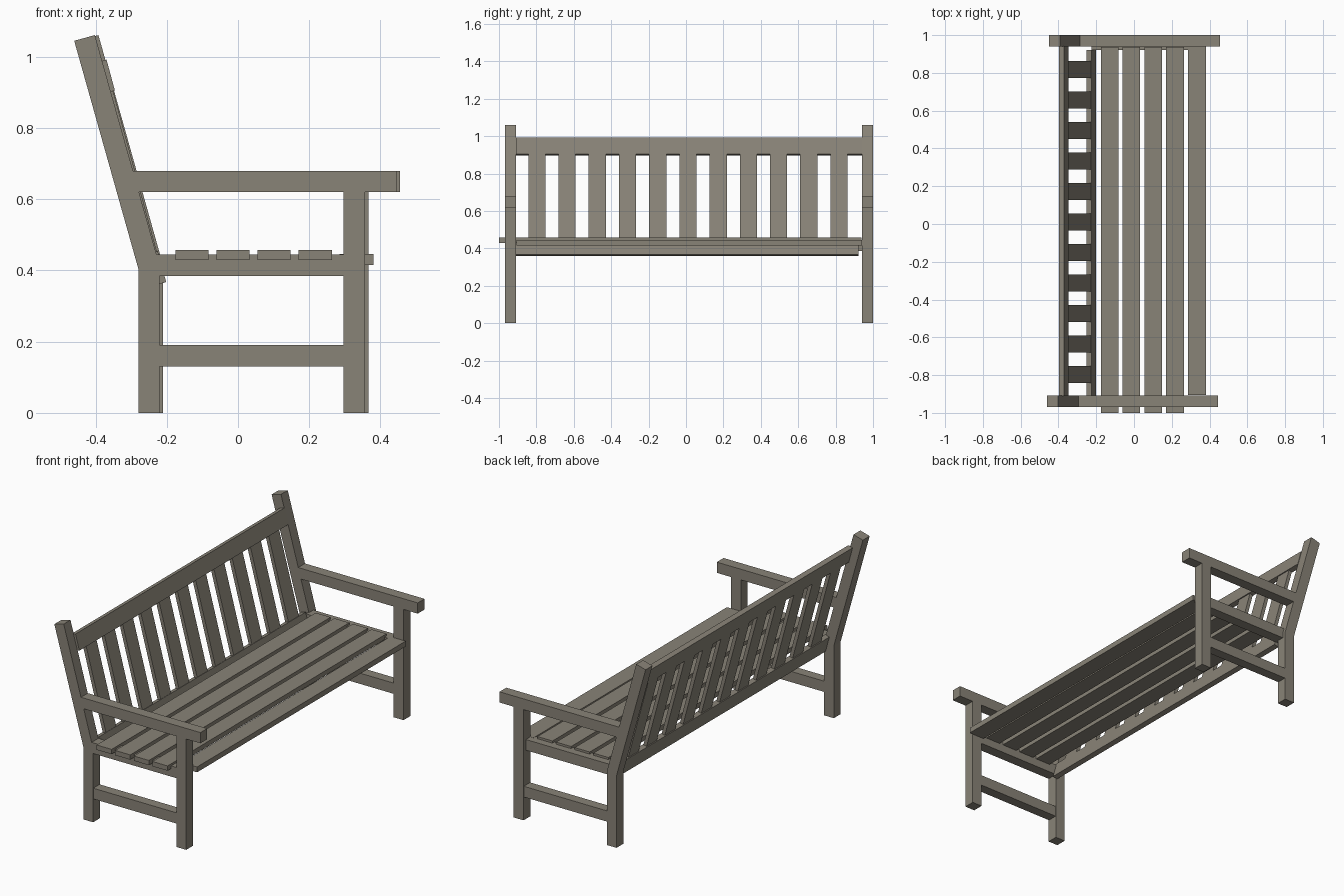
import bpy, bmesh, math
from mathutils import Vector

if "Cube" in bpy.data.objects:
    bpy.data.objects.remove(bpy.data.objects["Cube"])

wood = bpy.data.materials.new("weathered wood")
wood.diffuse_color = (0.25, 0.228, 0.185, 1)
wood.use_nodes = True
wood.node_tree.nodes["Principled BSDF"].inputs["Base Color"].default_value = wood.diffuse_color

TILT = math.radians(15.2)


def prism(name, profile, y0, y1):
    """Extrude an (x, z) profile along y."""
    bm = bmesh.new()
    face = bm.faces.new([bm.verts.new((x, y0, z)) for x, z in profile])
    ext = bmesh.ops.extrude_face_region(bm, geom=[face])
    verts = [g for g in ext["geom"] if isinstance(g, bmesh.types.BMVert)]
    bmesh.ops.translate(bm, verts=verts, vec=Vector((0, y1 - y0, 0)))
    bmesh.ops.recalc_face_normals(bm, faces=bm.faces)
    mesh = bpy.data.meshes.new(name)
    bm.to_mesh(mesh)
    bm.free()
    mesh.materials.append(wood)
    ob = bpy.data.objects.new(name, mesh)
    bpy.context.collection.objects.link(ob)
    return ob


def box(name, x0, x1, y0, y1, z0, z1):
    return prism(name, [(x0, z0), (x1, z0), (x1, z1), (x0, z1)], y0, y1)


def leaning(name, cx, cz, thick, height, y0, y1):
    """Board tilted with the backrest, centred on (cx, cz)."""
    c, s = math.cos(TILT), math.sin(TILT)
    pts = []
    for a, b in ((-1, -1), (1, -1), (1, 1), (-1, 1)):
        u, v = a * thick / 2, b * height / 2
        pts.append((cx + u * c - v * s, cz + u * s + v * c))
    return prism(name, pts, y0, y1)


# End frames: the two differ by a small offset
for side, dx, y0, ry in (("left", 0, -0.968, -0.968), ("right", 0.01, 0.94, 0.92)):
    y1 = y0 + 0.06
    post = [(-0.28, 0), (-0.22, 0), (-0.22, 0.413), (-0.402, 1.061),
            (-0.46, 1.045), (-0.28, 0.405)]
    prism("back_post_" + side, [(x + dx, z) for x, z in post], y0, y1)
    box("front_leg_" + side, 0.296 + dx, 0.357 + dx, y0, y1, 0, 0.62)
    prism("armrest_" + side, [(-0.285 + dx, 0.62), (0.445 + dx, 0.62),
                              (0.445 + dx, 0.68), (-0.302 + dx, 0.68)], y0, y1)
    box("seat_rail_" + side, -0.235 + dx, 0.297 + dx, ry, ry + 0.06, 0.385, 0.445)
    box("stretcher_" + side, -0.221 + dx, 0.297 + dx, y0 + 0.002, y1 - 0.002, 0.13, 0.19)

# Seat slats
for i in range(4):
    x = -0.176 + i * 0.1155
    box(f"seat_slat_{i + 1}", x, x + 0.093, -1.0, 0.938, 0.43, 0.457)
box("front_seat_slat", 0.285, 0.38, -0.905, 0.942, 0.416, 0.446)

# Backrest rails and slats
leaning("back_top_rail", -0.371, 0.945, 0.028, 0.09, -0.91, 0.942)
leaning("back_bottom_rail", -0.227, 0.407, 0.028, 0.09, -0.91, 0.922)
for i in range(11):
    y = -0.797 + i * 0.1615
    leaning(f"back_slat_{i + 1}", -0.299, 0.676, 0.02, 0.5, y - 0.046, y + 0.046)
